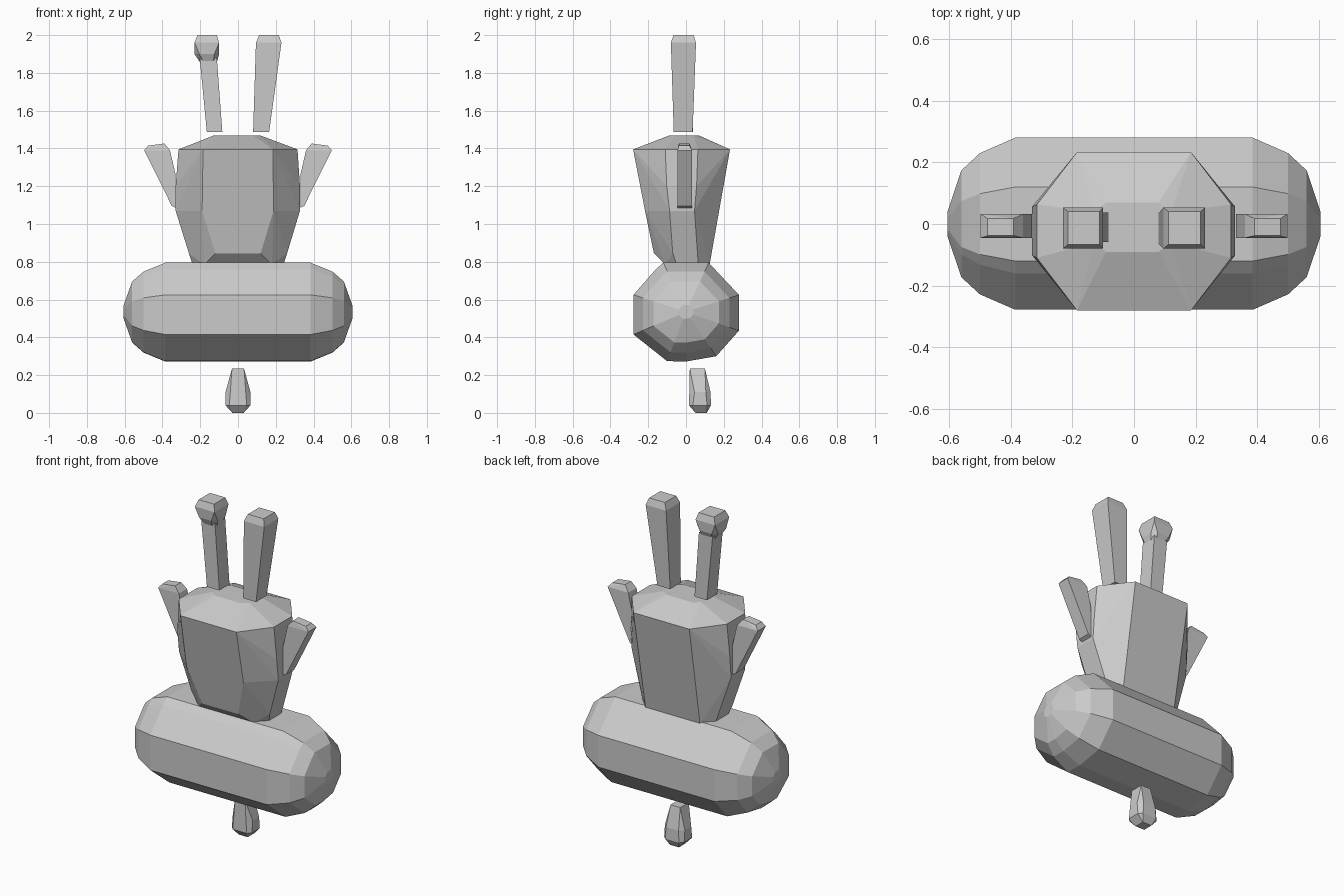
import bpy, bmesh, math


def hull(name, points):
    """Faceted convex solid around a set of section points."""
    bm = bmesh.new()
    for p in points:
        bm.verts.new(p)
    res = bmesh.ops.convex_hull(bm, input=bm.verts[:])
    loose = [v for v in bm.verts if not v.link_faces]
    bmesh.ops.delete(bm, geom=loose, context='VERTS')
    bmesh.ops.dissolve_limit(bm, angle_limit=math.radians(2),
                             verts=bm.verts[:], edges=bm.edges[:])
    bmesh.ops.recalc_face_normals(bm, faces=bm.faces[:])
    me = bpy.data.meshes.new(name)
    bm.to_mesh(me)
    bm.free()
    ob = bpy.data.objects.new(name, me)
    bpy.context.collection.objects.link(ob)
    return ob


def ring(z, x0, x1, y0, y1, cx=0.0, cy=0.0):
    """Horizontal rectangle with corners cut by cx, cy."""
    return [(x, y, z) for x, y in (
        (x0 + cx, y0), (x1 - cx, y0), (x1, y0 + cy), (x1, y1 - cy),
        (x1 - cx, y1), (x0 + cx, y1), (x0, y1 - cy), (x0, y0 + cy))]


def stack(name, sections):
    """Solid from horizontal rings."""
    return hull(name, list(dict.fromkeys(p for s in sections for p in ring(*s))))


# Body: sideways capsule, a faceted profile shrinking towards both ends
profile = [(-0.12, 0.795), (0.12, 0.795), (0.28, 0.625), (0.28, 0.435),
           (0.16, 0.30), (0.0, 0.272), (-0.10, 0.274), (-0.278, 0.415),
           (-0.278, 0.625), (-0.16, 0.76)]
body = []
for x, s in ((0.385, 1.0), (0.50, 0.82), (0.56, 0.62), (0.605, 0.14)):
    for side in (-1, 1):
        body += [(side * x, y * s, 0.535 + (z - 0.535) * s) for y, z in profile]
hull("body", body)

# Bucket-shaped upper section with a low domed lid
stack("torso", [
    (0.785, -0.24, 0.24, -0.11, 0.125, 0.06, 0.06),
    (0.845, -0.26, 0.26, -0.17, 0.135, 0.14, 0.10),
    (1.07, -0.33, 0.328, -0.217, 0.175, 0.14, 0.13),
    (1.20, -0.33, 0.328, -0.242, 0.196, 0.14, 0.14),
    (1.395, -0.315, 0.315, -0.28, 0.233, 0.13, 0.17),
    (1.468, -0.13, 0.12, -0.09, 0.07, 0.04, 0.03)])

# Right antenna, plain tapered post
stack("right_antenna", [
    (1.488, 0.08, 0.165, -0.065, 0.035),
    (1.96, 0.095, 0.23, -0.08, 0.053),
    (2.0, 0.112, 0.216, -0.066, 0.04)])

# Left antenna: slim stem with a faceted knob
stack("left_antenna_stem", [
    (1.488, -0.165, -0.083, -0.058, 0.038),
    (1.88, -0.203, -0.112, -0.058, 0.038)])
stack("left_antenna_knob", [
    (1.855, -0.20, -0.112, -0.055, 0.03, 0.02, 0.02),
    (1.90, -0.23, -0.10, -0.075, 0.05, 0.025, 0.025),
    (1.96, -0.23, -0.10, -0.08, 0.053),
    (2.0, -0.214, -0.112, -0.066, 0.04)])

# Raised arms, mirrored paddles
arm = [(0.33, 1.085), (0.35, 1.095), (0.497, 1.39), (0.36, 1.39), (0.33, 1.26)]
tip = [(0.475, 1.415), (0.39, 1.426)]
for side, name in ((-1, "left_arm"), (1, "right_arm")):
    pts = [(side * x, y, z) for x, z in arm for y in (-0.045, 0.032)]
    pts += [(side * x, y, z) for x, z in tip for y in (-0.038, 0.018)]
    hull(name, pts)

# Foot: small drop below the body
stack("foot", [
    (0.235, -0.032, 0.032, 0.02, 0.10),
    (0.11, -0.066, 0.066, 0.02, 0.13, 0.025, 0.025),
    (0.04, -0.066, 0.066, 0.016, 0.132, 0.02, 0.02),
    (0.0, -0.03, 0.03, 0.05, 0.11)])
